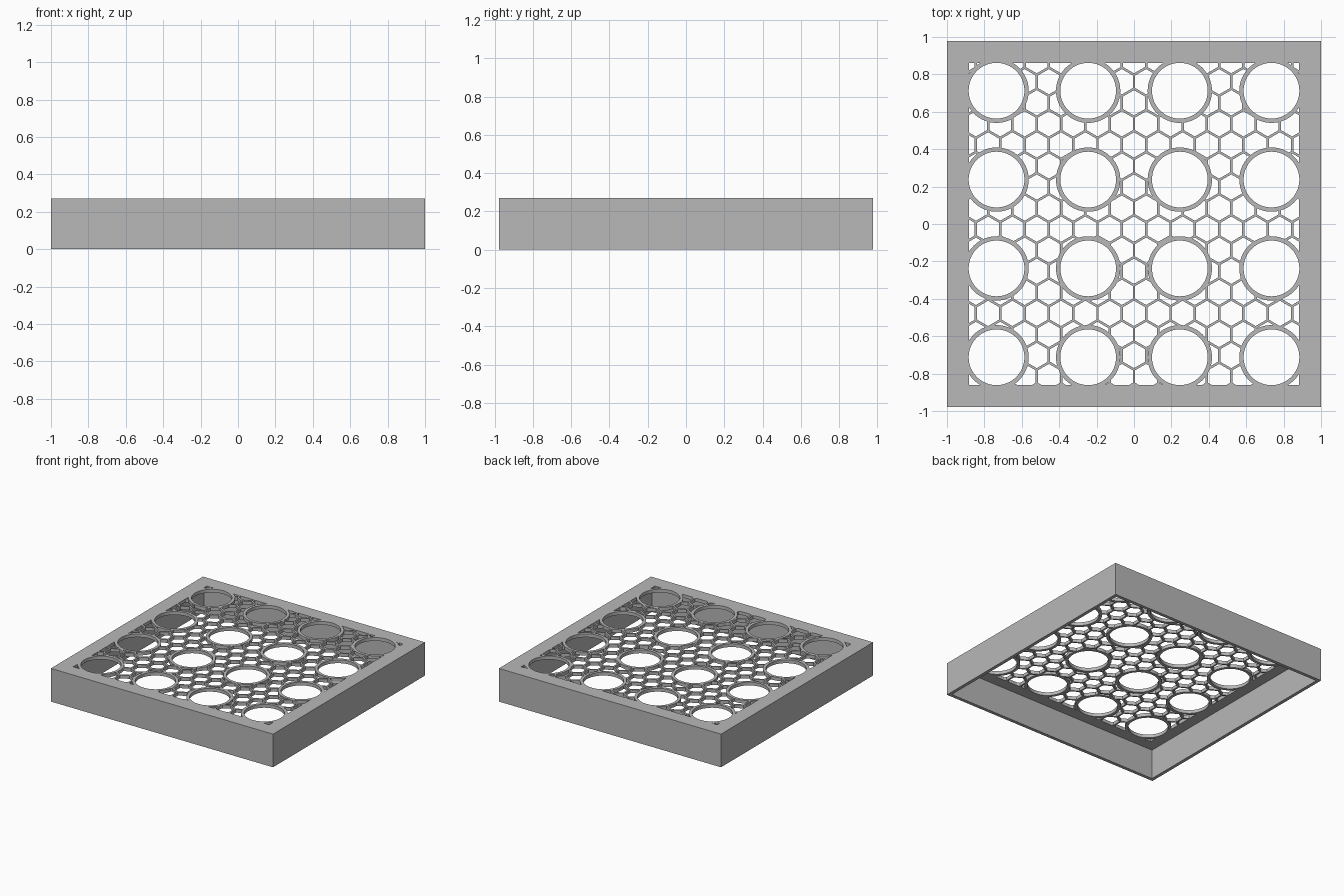
import bpy, bmesh
from math import sin, cos, pi, sqrt

if "Cube" in bpy.data.objects:
    bpy.data.objects.remove(bpy.data.objects["Cube"], do_unlink=True)

# Main dimensions
HALF_X, HALF_Y, HEIGHT = 1.0, 0.978, 0.27
WALL = 0.027
WIN_X, WIN_Y = 0.882, 0.86
RING_X, RING_Y = 0.49, 0.475
R_IN, R_OUT = 0.149, 0.172
PITCH, WEB = 0.13, 0.013
ROW = PITCH * sqrt(3) / 2
FIRST_ROW = -0.703

grey = bpy.data.materials.new("plain_grey")
grey.use_nodes = True
colour = (0.48, 0.48, 0.48, 1)
grey.diffuse_color = colour
grey.node_tree.nodes["Principled BSDF"].inputs["Base Color"].default_value = colour


def polygon(cx, cy, r, sides):
    """Regular polygon with a corner pointing to +y."""
    return [(cx - r * sin(2 * pi * i / sides), cy + r * cos(2 * pi * i / sides))
            for i in range(sides)]


def rectangle(hx, hy):
    return [(-hx, -hy), (hx, -hy), (hx, hy), (-hx, hy)]


def prisms(name, outlines, z0, z1):
    """One object made of upright prisms over the given outlines."""
    bm = bmesh.new()
    for pts in outlines:
        low = [bm.verts.new((x, y, z0)) for x, y in pts]
        top = [bm.verts.new((x, y, z1)) for x, y in pts]
        bm.faces.new(low[::-1])
        bm.faces.new(top)
        n = len(pts)
        for i in range(n):
            j = (i + 1) % n
            bm.faces.new((low[i], low[j], top[j], top[i]))
    mesh = bpy.data.meshes.new(name)
    bm.to_mesh(mesh)
    bm.free()
    mesh.materials.append(grey)
    obj = bpy.data.objects.new(name, mesh)
    bpy.context.scene.collection.objects.link(obj)
    return obj


def boolean(obj, cutter, operation="DIFFERENCE"):
    mod = obj.modifiers.new(cutter.name, "BOOLEAN")
    mod.operation = operation
    mod.solver = "EXACT"
    mod.object = cutter
    cutter.hide_render = True


ring_spots = [(x * RING_X, y * RING_Y)
              for x in (-1.5, -0.5, 0.5, 1.5) for y in (-1.5, -0.5, 0.5, 1.5)]

# Honeycomb cells, kept inside the window and clear of the rings
cells = []
for k in range(-2, 16):
    shift = 0.5 * (k % 2)
    for c in range(-8, 9):
        cells.append(polygon((c + shift) * PITCH, FIRST_ROW + k * ROW,
                             (PITCH - WEB) / sqrt(3), 6))
cell_cutter = prisms("cell_cutter", cells, 0.20, 0.30)
window = prisms("window_cutter", [rectangle(WIN_X, WIN_Y)], 0.1, 0.4)
ring_discs = prisms("ring_disc_cutter",
                    [polygon(x, y, R_OUT, 64) for x, y in ring_spots], 0.15, 0.35)
boolean(cell_cutter, window, "INTERSECT")
boolean(cell_cutter, ring_discs)

# Round openings and the hollow underside
holes = prisms("hole_cutter",
               [polygon(x, y, R_IN, 64) for x, y in ring_spots], 0.19, 0.31)
cavity = prisms("cavity_cutter", [rectangle(HALF_X - WALL, HALF_Y - WALL)],
                -0.1, HEIGHT - WALL)

# Open-bottomed tray with perforated top
tray = prisms("perforated_tray", [rectangle(HALF_X, HALF_Y)], 0, HEIGHT)
for cutter in (cavity, cell_cutter, holes):
    boolean(tray, cutter)

# Bake the cuts and drop the helpers
bpy.context.view_layer.update()
evaluated = tray.evaluated_get(bpy.context.evaluated_depsgraph_get())
baked = bpy.data.meshes.new_from_object(evaluated)
tray.modifiers.clear()
tray.data = baked
for helper in (cell_cutter, window, ring_discs, holes, cavity):
    bpy.data.objects.remove(helper, do_unlink=True)

bpy.ops.object.select_all(action="DESELECT")
tray.select_set(True)
bpy.context.view_layer.objects.active = tray
bpy.ops.object.shade_smooth_by_angle(angle=pi / 9)
